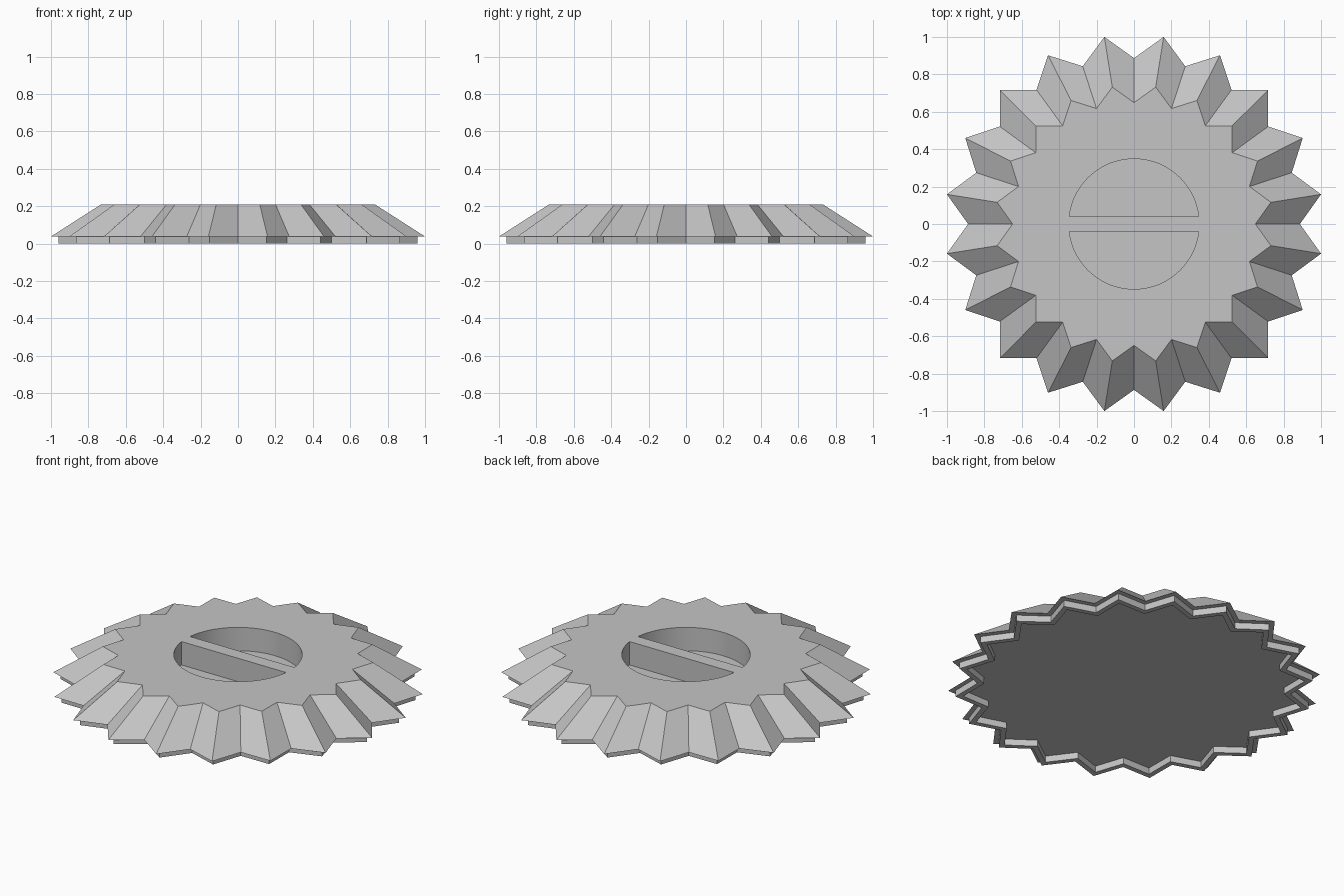
import bpy, bmesh
from math import sin, cos, pi, asin

TEETH = 20
VALLEY = 0.876          # valley radius as a share of tip radius
LEDGE, TOP = 0.038, 0.21
POCKET_FLOOR, POCKET_R, BAR = 0.07, 0.348, 0.04

cube = bpy.data.objects.get("Cube")
if cube:
    bpy.data.objects.remove(cube, do_unlink=True)

grey = bpy.data.materials.new("plain_grey")
grey.use_nodes = True
colour = (0.56, 0.56, 0.56, 1)
grey.diffuse_color = colour
grey.node_tree.nodes["Principled BSDF"].inputs["Base Color"].default_value = colour


def loft(name, rings):
    """Join matching closed rings of points and cap both ends."""
    bm = bmesh.new()
    loops = [[bm.verts.new(p) for p in ring] for ring in rings]
    for a, b in zip(loops, loops[1:]):
        for i in range(len(a)):
            j = (i + 1) % len(a)
            bm.faces.new((a[i], a[j], b[j], b[i]))
    bm.faces.new(loops[0])
    bm.faces.new(loops[-1])
    bmesh.ops.recalc_face_normals(bm, faces=bm.faces)
    mesh = bpy.data.meshes.new(name)
    bm.to_mesh(mesh)
    bm.free()
    mesh.materials.append(grey)
    obj = bpy.data.objects.new(name, mesh)
    bpy.context.collection.objects.link(obj)
    return obj


def star(radius, z):
    points = []
    for i in range(2 * TEETH):
        a = pi * i / TEETH
        r = radius * (1 if i % 2 else VALLEY)
        points.append((r * cos(a), r * sin(a), z))
    return points


def half_disc(side, z, steps=48):
    start = asin(BAR / POCKET_R)
    angles = [start + (pi - 2 * start) * i / steps for i in range(steps + 1)]
    return [(POCKET_R * cos(a), side * POCKET_R * sin(a), z) for a in angles]


# Toothed disc: recessed underside, foot rim, overhanging ledge, sloped teeth
disc = loft("toothed_disc", [
    star(0.93, LEDGE), star(0.93, 0), star(0.972, 0),
    star(0.972, LEDGE), star(1.0125, LEDGE), star(0.741, TOP)])

# Two half-round pockets leaving a grip bar across the middle
for side in (1, -1):
    cutter = loft("pocket_cutter", [half_disc(side, POCKET_FLOOR),
                                    half_disc(side, TOP + 0.1)])
    cutter.hide_render = True
    cut = disc.modifiers.new("pocket", "BOOLEAN")
    cut.operation, cut.solver, cut.object = "DIFFERENCE", "EXACT", cutter
    bpy.context.view_layer.objects.active = disc
    bpy.ops.object.modifier_apply(modifier=cut.name)
    bpy.data.objects.remove(cutter, do_unlink=True)

# Smooth pocket walls, crisp teeth
bpy.ops.object.select_all(action="DESELECT")
disc.select_set(True)
bpy.context.view_layer.objects.active = disc
bpy.ops.object.shade_smooth_by_angle(angle=pi / 18)
